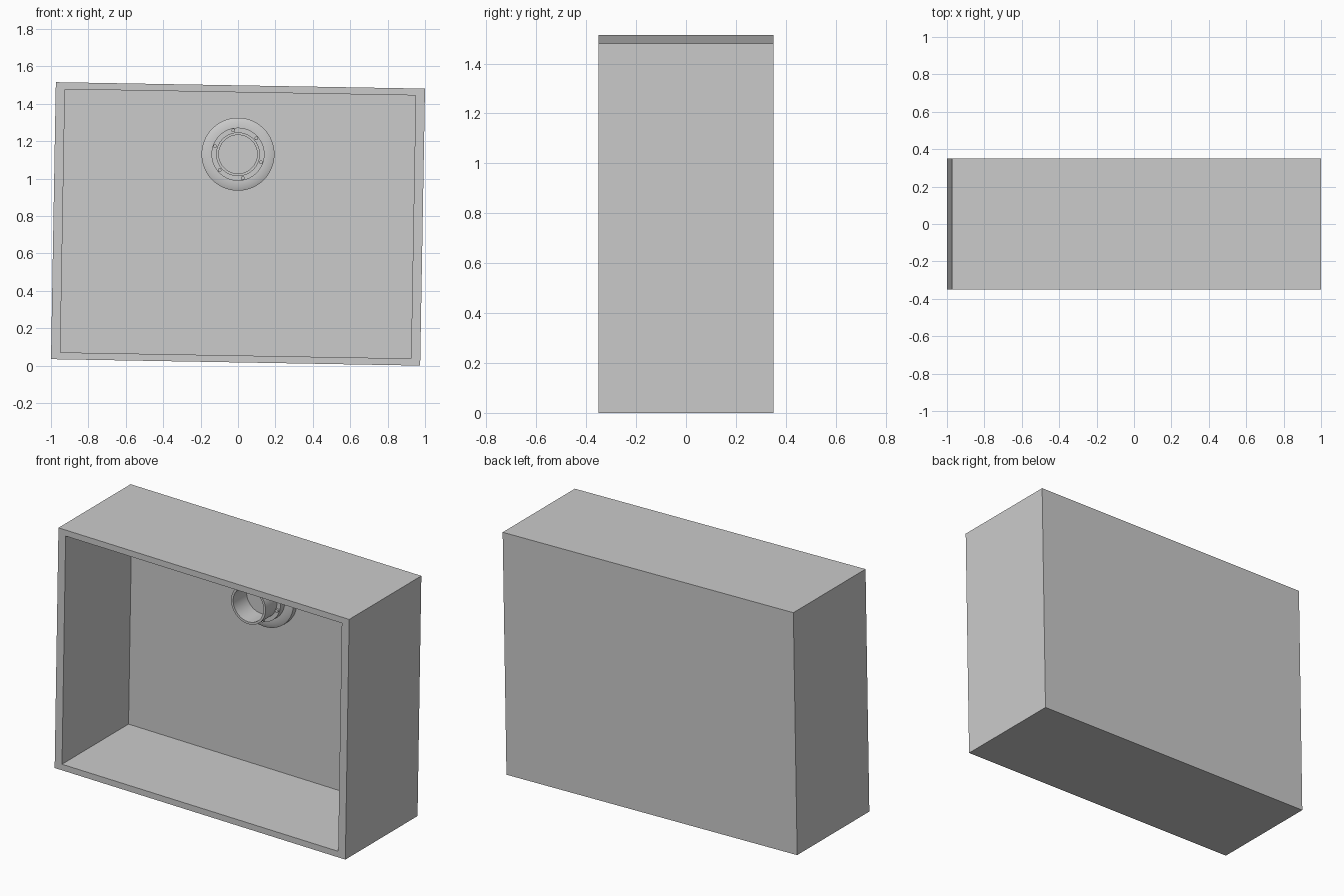
import bpy, bmesh, math
from mathutils import Matrix, Vector

cube = bpy.data.objects.get("Cube")
if cube:
    bpy.data.objects.remove(cube, do_unlink=True)

grey = bpy.data.materials.new("plain grey")
grey.use_nodes = True
COLOUR = (0.6, 0.6, 0.6, 1)
grey.diffuse_color = COLOUR
grey.node_tree.nodes["Principled BSDF"].inputs["Base Color"].default_value = COLOUR

TILT = math.radians(1)
WIDTH, DEPTH, HEIGHT = 1.974, 0.7, 1.481
MID_Z = (HEIGHT * math.cos(TILT) + WIDTH * math.sin(TILT)) / 2
FLOOR_Y = 0.295
PORT_Z = 1.13


def finish(bm, name, smooth=False):
    bmesh.ops.recalc_face_normals(bm, faces=bm.faces)
    mesh = bpy.data.meshes.new(name)
    bm.to_mesh(mesh)
    bm.free()
    mesh.materials.append(grey)
    ob = bpy.data.objects.new(name, mesh)
    bpy.context.collection.objects.link(ob)
    if smooth:
        bpy.ops.object.select_all(action="DESELECT")
        ob.select_set(True)
        bpy.context.view_layer.objects.active = ob
        bpy.ops.object.shade_smooth_by_angle(angle=math.radians(30))
    return ob


# Open-fronted case: rim inset from the front face, then pushed in to the back panel
bm = bmesh.new()
bmesh.ops.create_cube(bm, size=1, matrix=Matrix.Diagonal((WIDTH, DEPTH, HEIGHT, 1)))
front = min(bm.faces, key=lambda f: f.calc_center_median().y)


def extrude_front(face):
    geom = bmesh.ops.extrude_discrete_faces(bm, faces=[face])
    return geom["faces"][0]


front = extrude_front(front)
bmesh.ops.scale(bm, vec=(0.95, 1, 0.95), verts=front.verts[:])
front = extrude_front(front)
bmesh.ops.translate(bm, vec=(0, FLOOR_Y + DEPTH / 2, 0), verts=front.verts[:])
case = finish(bm, "case")
case.rotation_euler.y = TILT
case.location.z = MID_Z

# Round port: stepped flange, collar and hollow tube, turned about the y axis
profile = [(0.195, FLOOR_Y), (0.195, 0.26), (0.172, 0.25), (0.142, 0.25),
           (0.142, 0.21), (0.117, 0.21), (0.117, 0.10), (0.103, 0.10),
           (0.103, 0.23), (0, 0.23)]
bm = bmesh.new()
verts = [bm.verts.new((r, y, 0)) for r, y in profile]
edges = [bm.edges.new(pair) for pair in zip(verts, verts[1:])]
bmesh.ops.spin(bm, geom=verts + edges, cent=(0, 0, 0), axis=(0, 1, 0),
               angle=math.tau, steps=64, use_merge=True)
bmesh.ops.remove_doubles(bm, verts=bm.verts, dist=0.0001)
port = finish(bm, "port", smooth=True)
port.location.z = PORT_Z

# Ring of six small bolts on the collar
bm = bmesh.new()
for i in range(6):
    a = math.radians(101 + 60 * i)
    place = Matrix.Translation(Vector((0.13 * math.cos(a), 0.206, 0.13 * math.sin(a))))
    bmesh.ops.create_cone(bm, cap_ends=True, segments=16, radius1=0.01, radius2=0.01,
                          depth=0.016, matrix=place @ Matrix.Rotation(math.pi / 2, 4, "X"))
bolts = finish(bm, "port_bolts", smooth=True)
bolts.location.z = PORT_Z
